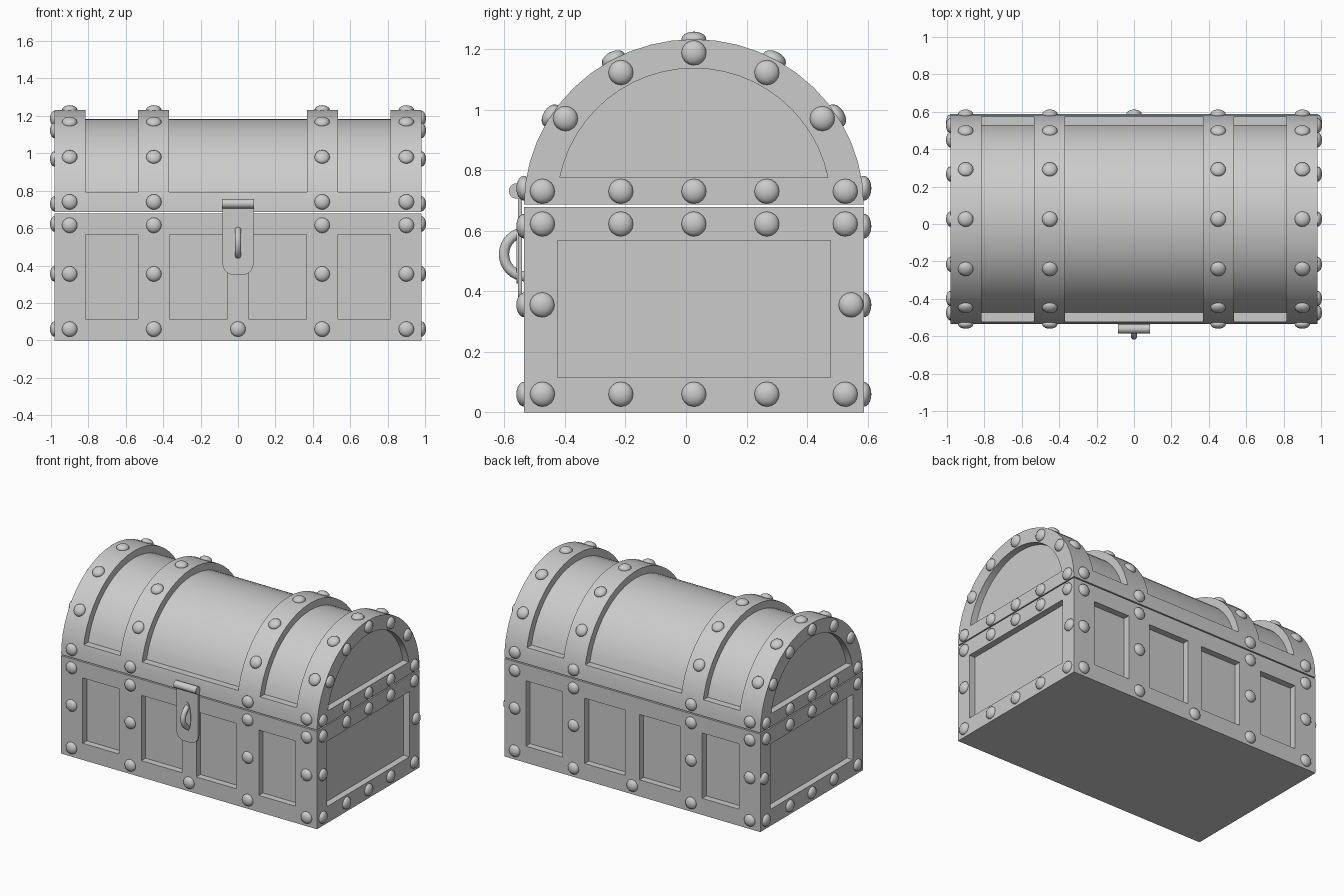
import bpy, bmesh
from math import sin, cos, asin, pi, radians
from mathutils import Matrix, Vector

if "Cube" in bpy.data.objects:
    bpy.data.objects.remove(bpy.data.objects["Cube"])

YC, ZC = 0.026, 0.684      # centre of the lid arch
A, B = 0.561, 0.548        # arch half width and height
W = 0.98                   # half length
D = 0.045                  # panel depth
YF, YB = YC - A, YC + A


def finish(bm, name, smooth=True):
    bmesh.ops.recalc_face_normals(bm, faces=bm.faces)
    me = bpy.data.meshes.new(name)
    bm.to_mesh(me)
    bm.free()
    ob = bpy.data.objects.new(name, me)
    bpy.context.collection.objects.link(ob)
    if smooth:
        shade(ob)
    return ob


def shade(ob):
    bpy.ops.object.select_all(action='DESELECT')
    ob.select_set(True)
    bpy.context.view_layer.objects.active = ob
    bpy.ops.object.shade_smooth_by_angle(angle=radians(35))


def box(bm, x0, x1, y0, y1, z0, z1):
    m = Matrix.Translation(((x0 + x1) / 2, (y0 + y1) / 2, (z0 + z1) / 2))
    m = m @ Matrix.Diagonal((x1 - x0, y1 - y0, z1 - z0, 1))
    bmesh.ops.create_cube(bm, size=1, matrix=m)


def prism(bm, pts, vec):
    """Extrude a flat outline along vec."""
    f = bm.faces.new([bm.verts.new(p) for p in pts])
    r = bmesh.ops.extrude_face_region(bm, geom=[f], use_keep_orig=True)
    bmesh.ops.translate(bm, vec=vec, verts=[v for v in r['geom'] if isinstance(v, bmesh.types.BMVert)])


def arch(x, a, b, z0, n=24):
    """Points of the arch above height z0."""
    t0 = asin((z0 - ZC) / b)
    ts = [t0 + (pi - 2 * t0) * i / n for i in range(n + 1)]
    return [Vector((x, YC + a * cos(t), ZC + b * sin(t))) for t in ts]


def carve(ob, bm):
    cutter = finish(bm, ob.name + "_cutter", False)
    cutter.hide_render = True
    m = ob.modifiers.new("panels", 'BOOLEAN')
    m.object = cutter
    m.operation = 'DIFFERENCE'
    m.solver = 'EXACT'
    bpy.ops.object.select_all(action='DESELECT')
    bpy.context.view_layer.objects.active = ob
    ob.select_set(True)
    bpy.ops.object.modifier_apply(modifier=m.name)
    bpy.data.objects.remove(cutter)
    shade(ob)


# chest base with recessed panels
bm = bmesh.new()
box(bm, -W, W, YF, YB, 0, 0.678)
base = finish(bm, "chest_base", False)
bm = bmesh.new()
for s in (-1, 1):
    for a, b in ((0.055, 0.365), (0.535, 0.815)):
        x0, x1 = sorted((s * a, s * b))
        box(bm, x0, x1, YF - 0.1, YF + D, 0.115, 0.567)
        box(bm, x0, x1, YB - D, YB + 0.1, 0.115, 0.567)
    x0, x1 = sorted((s * (W - D), s * (W + 0.1)))
    box(bm, x0, x1, YC - 0.451, YC + 0.451, 0.115, 0.567)
carve(base, bm)

# arched lid with recesses between the bands and in the ends
bm = bmesh.new()
prism(bm, arch(-W, A, B, 0.686), (2 * W, 0, 0))
lid = finish(bm, "chest_lid", False)
bm = bmesh.new()
for x0, x1 in ((-0.815, -0.535), (-0.368, 0.368), (0.535, 0.815)):
    ring = arch(x0, A + 0.1, B + 0.1, 0.792) + arch(x0, A - 0.049, B - 0.049, 0.792)[::-1]
    prism(bm, ring, (x1 - x0, 0, 0))
for s in (-1, 1):
    prism(bm, arch(s * (W - D), 0.452, 0.452, 0.775), (s * 0.15, 0, 0))
carve(lid, bm)

# domed rivets
bm = bmesh.new()


def rivet(p, n):
    m = Matrix.Translation(p) @ Vector(n).to_track_quat('Z', 'Y').to_matrix().to_4x4()
    bmesh.ops.create_uvsphere(bm, u_segments=16, v_segments=10, radius=1,
                              matrix=m @ Matrix.Diagonal((0.041, 0.041, 0.025, 1)))


for x in (-0.9, -0.45, 0.45, 0.9):
    for z in (0.06, 0.355, 0.615, 0.74):
        rivet((x, YF, z), (0, -1, 0))
        rivet((x, YB, z), (0, 1, 0))
    for off in (-0.472, -0.266, 0, 0.266, 0.472):
        h = B * (1 - (off / A) ** 2) ** 0.5
        rivet((x, YC + off, ZC + h), (0, off / A ** 2, h / B ** 2))
rivet((0, YF, 0.06), (0, -1, 0))
rivet((0, YB, 0.06), (0, 1, 0))
for s in (-1, 1):
    for z in (0.06, 0.622, 0.73):
        for off in (-0.5, -0.241, 0, 0.241, 0.5):
            rivet((s * W, YC + off, z), (s, 0, 0))
    rivet((s * W, -0.475, 0.355), (s, 0, 0))
    rivet((s * W, 0.545, 0.355), (s, 0, 0))
    for off, z in ((-0.424, 0.97), (-0.241, 1.122), (0, 1.187), (0.241, 1.122), (0.424, 0.97)):
        rivet((s * W, YC + off, z), (s, 0, 0))
finish(bm, "rivets")

# hasp plate with rounded lower corners
bm = bmesh.new()
y, w, r = -0.555, 0.083, 0.06
pts = [(-w, y, 0.735), (w, y, 0.735)]
for cx, t0 in ((w - r, 0), (r - w, -pi / 2)):
    for i in range(7):
        t = t0 - i * pi / 12
        pts.append((cx + r * cos(t), y, 0.35 + r + r * sin(t)))
prism(bm, [Vector(p) for p in pts], (0, 0.013, 0))
finish(bm, "hasp_plate")

# hasp hinge barrel
bm = bmesh.new()
bmesh.ops.create_cone(bm, cap_ends=True, segments=24, radius1=0.025, radius2=0.025, depth=0.17,
                      matrix=Matrix.Translation((0, -0.56, 0.731)) @ Matrix.Rotation(pi / 2, 4, 'Y'))
finish(bm, "hasp_hinge")

# oval slot rim behind the ring
bm = bmesh.new()
bmesh.ops.create_cone(bm, cap_ends=True, segments=32, radius1=1, radius2=1, depth=1,
                      matrix=Matrix.Translation((0, -0.554, 0.525)) @ Matrix.Diagonal((0.028, 0.012, 0.1, 1))
                      @ Matrix.Rotation(pi / 2, 4, 'X'))
finish(bm, "slot_rim")

# lock ring
bpy.ops.mesh.primitive_torus_add(major_radius=0.073, minor_radius=0.017, major_segments=32, minor_segments=12,
                                 location=(0, -0.528, 0.522), rotation=(0, pi / 2, 0))
bpy.context.object.name = "lock_ring"
shade(bpy.context.object)
